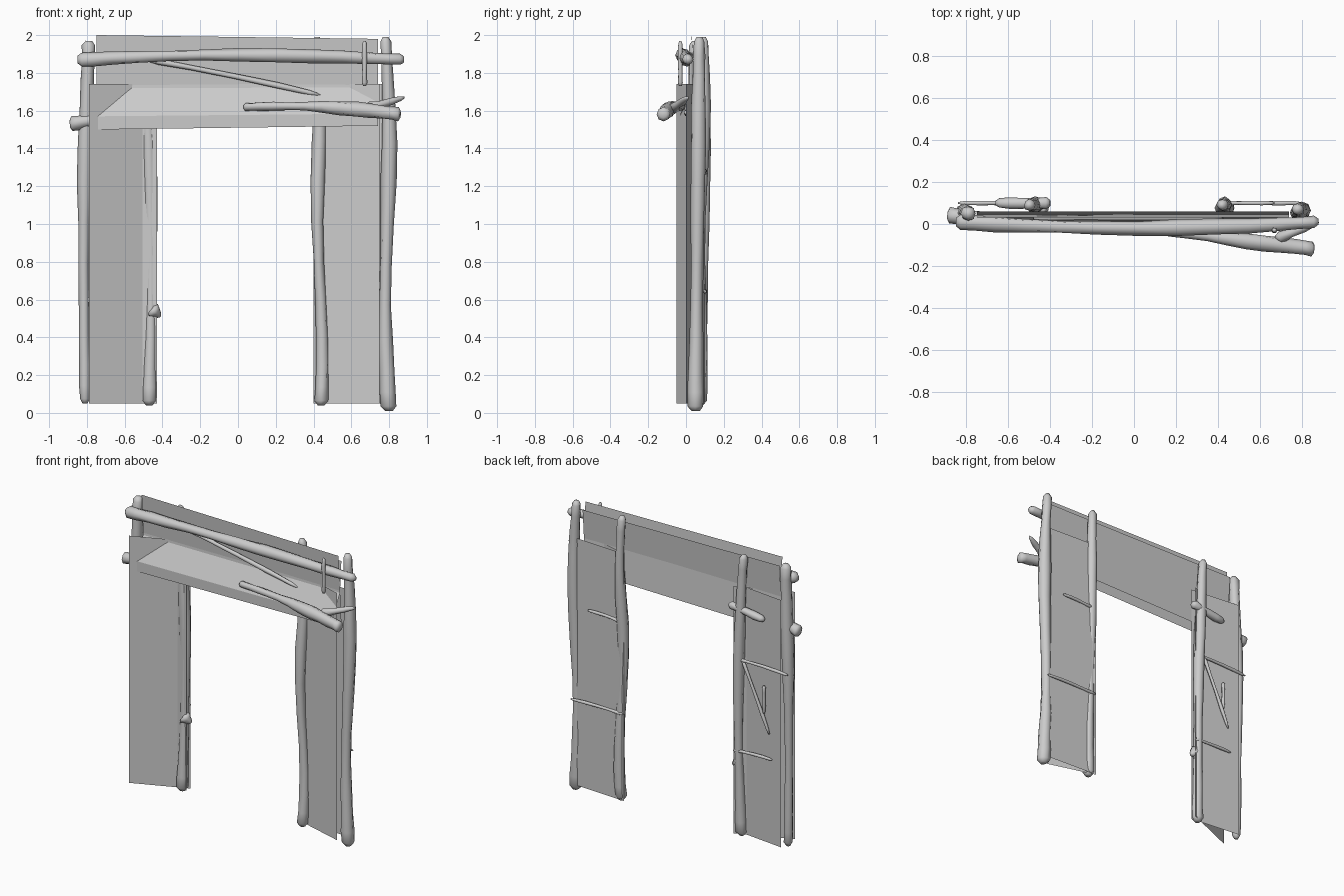
import bpy, bmesh, math, random
from mathutils import Vector

random.seed(4)
if "Cube" in bpy.data.objects:
    bpy.data.objects.remove(bpy.data.objects["Cube"])

shade = (0.6, 0.6, 0.6, 1)
grey = bpy.data.materials.new("plain grey")
grey.use_nodes = True
grey.diffuse_color = shade
grey.node_tree.nodes["Principled BSDF"].inputs["Base Color"].default_value = shade


def finish(name, bm, smooth):
    mesh = bpy.data.meshes.new(name)
    bm.to_mesh(mesh)
    bm.free()
    mesh.materials.append(grey)
    for polygon in mesh.polygons:
        polygon.use_smooth = smooth
    obj = bpy.data.objects.new(name, mesh)
    bpy.context.collection.objects.link(obj)


def log(name, start, end, radius, bow=(0, 0, 0), waves=1, taper=1, steps=14, sides=8):
    """Uneven round timber that sways by bow and narrows or widens by taper."""
    start, end, bow = Vector(start), Vector(end), Vector(bow)
    along = (end - start).normalized()
    reference = Vector((0, 1, 0)) if abs(along.y) < 0.8 else Vector((0, 0, 1))
    across = along.cross(reference).normalized()
    upward = along.cross(across)
    bm = bmesh.new()
    rings = []
    for step in range(steps + 1):
        # rings crowd towards both ends, so the tips stay blunt
        t = (1 - math.cos(math.pi * step / steps)) / 2
        centre = start.lerp(end, t) + bow * math.sin(math.pi * waves * t)
        swell = 1 + 0.15 * math.cos(math.pi * 3 * t)
        width = radius * swell * (1 + (taper - 1) * t)
        if step in (0, steps):
            width *= 0.5
        ring = []
        for side in range(sides):
            angle = math.tau * side / sides
            r = width * random.uniform(0.9, 1.1)
            offset = across * math.cos(angle) + upward * math.sin(angle)
            ring.append(bm.verts.new(centre + offset * r))
        rings.append(ring)
    for lower, upper in zip(rings, rings[1:]):
        for side in range(sides):
            after = (side + 1) % sides
            bm.faces.new((lower[side], lower[after], upper[after], upper[side]))
    bm.faces.new(rings[0])
    bm.faces.new(rings[-1])
    bmesh.ops.recalc_face_normals(bm, faces=bm.faces)
    finish(name, bm, True)


def stick(name, start, end, radius=0.011):
    log(name, start, end, radius, bow=(0, 0, radius / 2), steps=6, sides=6)


def sheet(name, left, right):
    """Flat or folded sheet between two matching edges."""
    bm = bmesh.new()
    rows = [[bm.verts.new(corner) for corner in pair] for pair in zip(left, right)]
    for upper, lower in zip(rows, rows[1:]):
        bm.faces.new((upper[0], lower[0], lower[1], upper[1]))
    finish(name, bm, False)


def panel(name, *corners):
    """Upright leg panel between two points on the ground plan."""
    left, right = [[(x, y, z) for z in (panel_top, panel_foot)] for x, y in corners]
    sheet(name, left, right)


def lintel(name, *profile):
    """Lintel sheet from (y, z) points; its left end sits a little off level."""
    sheet(name, *[[(x, y, z + tilt * (1.75 - z)) for y, z in profile]
                  for x, tilt in ((-0.75, 0), (0.74, 0.08))])


panel_top, panel_foot = 1.74, 0.05
back = 0.1

# Leg panels: crossing sheets on the right, two slanted sheets on the left
panel("right_leg_panel_front", (-0.79, -0.05), (-0.43, back))
panel("right_leg_panel_back", (-0.79, back), (-0.43, 0.06))
panel("left_leg_panel_front", (0.4, back), (0.75, 0))
panel("left_leg_panel_back", (0.42, back), (0.79, 0.08))

# Lintel: two sheets that cross at the height of the panel tops
lintel("lintel_front_sheet", (0.06, 1.95), (0.045, 1.72), (-0.03, 1.57), (-0.03, 1.5))
lintel("lintel_back_sheet", (0.03, 2), (0.06, 1.5))

# Upright posts
log("left_outer_post", (0.8, 0.05, 0.01), (0.78, 0.07, 1.99), 0.037,
    bow=(-0.015, 0, 0), waves=2, taper=0.95)
log("right_outer_post", (-0.81, 0.05, 0.05), (-0.79, 0.05, 1.97), 0.024,
    bow=(-0.015, 0.005, 0), taper=1.7)
log("right_inner_post", (-0.47, 0.07, 0.04), (-0.5, 0.09, 1.97), 0.032,
    bow=(0.025, 0.012, 0))
log("left_inner_post", (0.44, 0.07, 0.04), (0.42, 0.09, 1.99), 0.032,
    bow=(0.01, 0.01, 0), waves=3)

# Cross beams
log("upper_beam", (-0.85, 0.01, 1.87), (0.88, 0.01, 1.87), 0.034,
    bow=(0, -0.03, 0.025))
log("lower_beam_stub", (-0.89, 0.04, 1.53), (-0.05, 0, 1.59), 0.034,
    bow=(0, 0, 0.02), taper=0.4)
log("lower_beam", (0.03, -0.02, 1.62), (0.86, -0.12, 1.58), 0.018,
    bow=(0, 0, 0.02), taper=2.3)
log("lower_beam_fork", (0.68, -0.07, 1.61), (0.88, 0.01, 1.67), 0.03,
    taper=0.4, steps=5)

# Knot and side branch on the right inner post
log("right_post_knot", (-0.46, 0.07, 0.55), (-0.41, 0.08, 0.51), 0.045,
    taper=0.3, steps=4)
log("right_post_branch", (-0.4, back, 1.61), (-0.66, back, 1.57), 0.025,
    steps=6)

# Thin sticks over the lintel
stick("lintel_diagonal_stick", (-0.48, 0.03, 1.87), (0.44, 0.03, 1.68), 0.015)
stick("lintel_upright_stick", (0.67, -0.03, 1.73), (0.67, -0.03, 1.97), 0.013)

# Thin sticks tied behind the legs
stick("right_leg_high_stick", (-0.46, back, 1.25), (-0.84, back, 1.24))
stick("right_leg_low_stick", (-0.43, back, 0.62), (-0.72, back, 0.63))
stick("right_leg_diagonal_stick", (-0.5, back, 1.25), (-0.7, back, 0.8))
stick("right_leg_short_stick", (-0.66, back, 1.12), (-0.66, back, 0.93))
stick("left_leg_high_stick", (0.44, back, 1.27), (0.67, back, 1.28))
stick("left_leg_low_stick", (0.41, back, 0.64), (0.8, back, 0.64))
